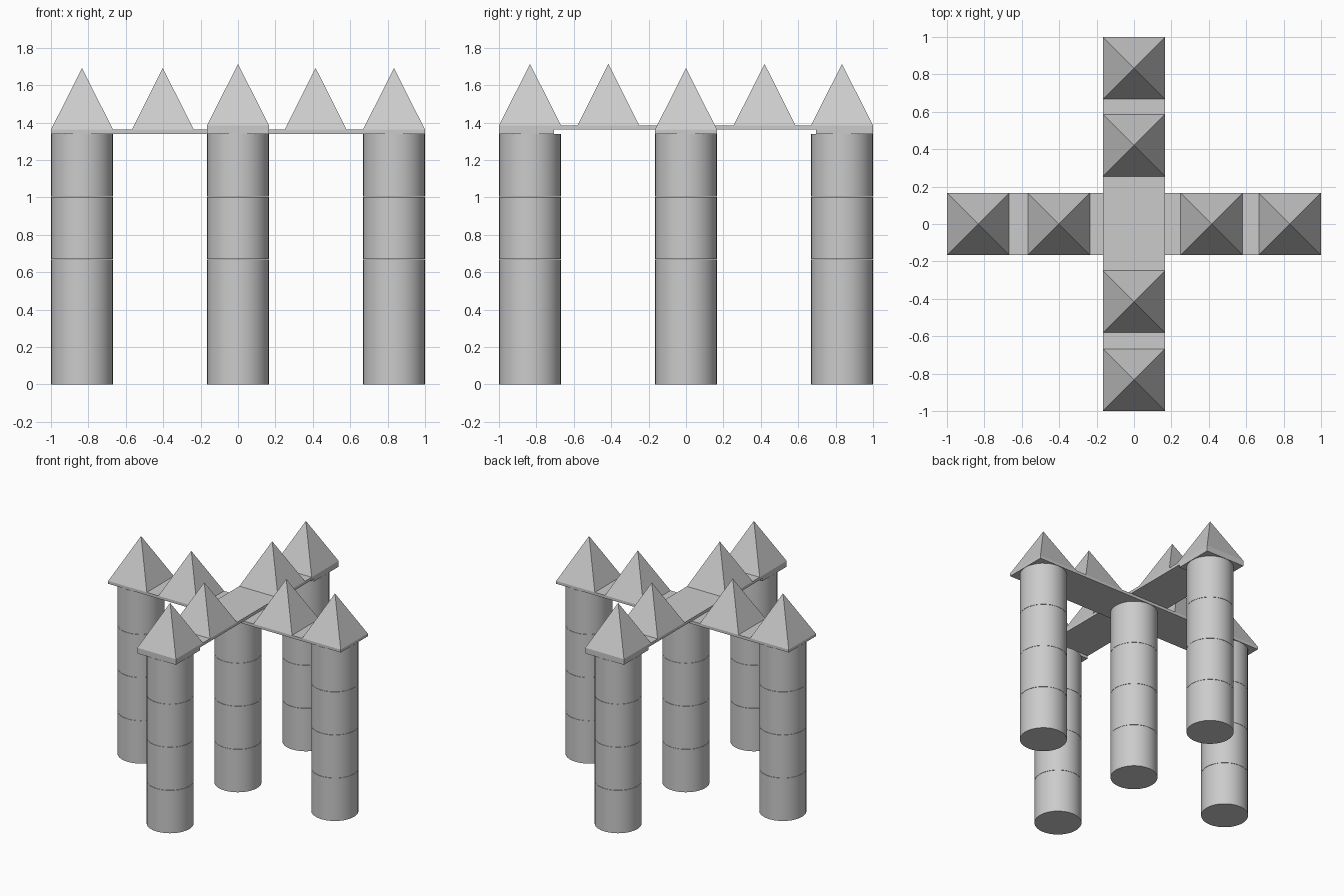
import bpy
import math

if "Cube" in bpy.data.objects:
    bpy.data.objects.remove(bpy.data.objects["Cube"])

HALF = 0.166      # half width of every piece
END = 0.834       # centre of the outer columns
PITCH = 0.335     # height of one column drum
PLATE = 0.022     # thickness of one beam plate
TOP = 4 * PITCH   # top of the columns


def drum(name, x, y, z):
    bpy.ops.mesh.primitive_cylinder_add(vertices=32, radius=HALF, depth=PITCH - 0.002,
                                        location=(x, y, z + PITCH / 2 - 0.001))
    ob = bpy.context.object
    ob.name = name
    bpy.ops.object.shade_smooth_by_angle(angle=math.radians(30))


def box(name, lo, hi):
    bpy.ops.mesh.primitive_cube_add(size=1, location=[(a + b) / 2 for a, b in zip(lo, hi)])
    ob = bpy.context.object
    ob.name = name
    ob.scale = [b - a for a, b in zip(lo, hi)]
    bpy.ops.object.transform_apply(location=False, rotation=False, scale=True)


def pyramid(name, x, y, z):
    h = 0.33
    bpy.ops.mesh.primitive_cone_add(vertices=4, radius1=HALF * math.sqrt(2), radius2=0, depth=h,
                                    location=(x, y, z + h / 2), rotation=(0, 0, math.pi / 4))
    bpy.context.object.name = name


# Five columns, each of four stacked drums
columns = {"centre": (0, 0), "left": (-END, 0), "right": (END, 0),
           "front": (0, -END), "back": (0, END)}
for side, (x, y) in columns.items():
    for i in range(4):
        drum(f"{side}_column_drum_{i + 1}", x, y, i * PITCH)

# Crossed beams, the front-to-back one lying on the left-to-right one
z1, z2 = TOP + PLATE, TOP + 2 * PLATE
box("cross_beam", (-1, -HALF, TOP), (1, HALF, z1))
box("long_beam", (-HALF, -1, z1), (HALF, 1, z2))

# Spacer pads that level the upper beam on its columns
box("front_pad", (-HALF, -1, TOP), (HALF, -0.705, z1))
box("back_pad", (-HALF, 0.695, TOP), (HALF, 1, z1))

# Pyramid roofs along both beams
for i, x in enumerate((-END, -0.402, 0.415, END)):
    pyramid(f"cross_roof_{i + 1}", x, 0, z1)
for i, y in enumerate((-END, -0.415, 0.42, END)):
    pyramid(f"long_roof_{i + 1}", 0, y, z2)
